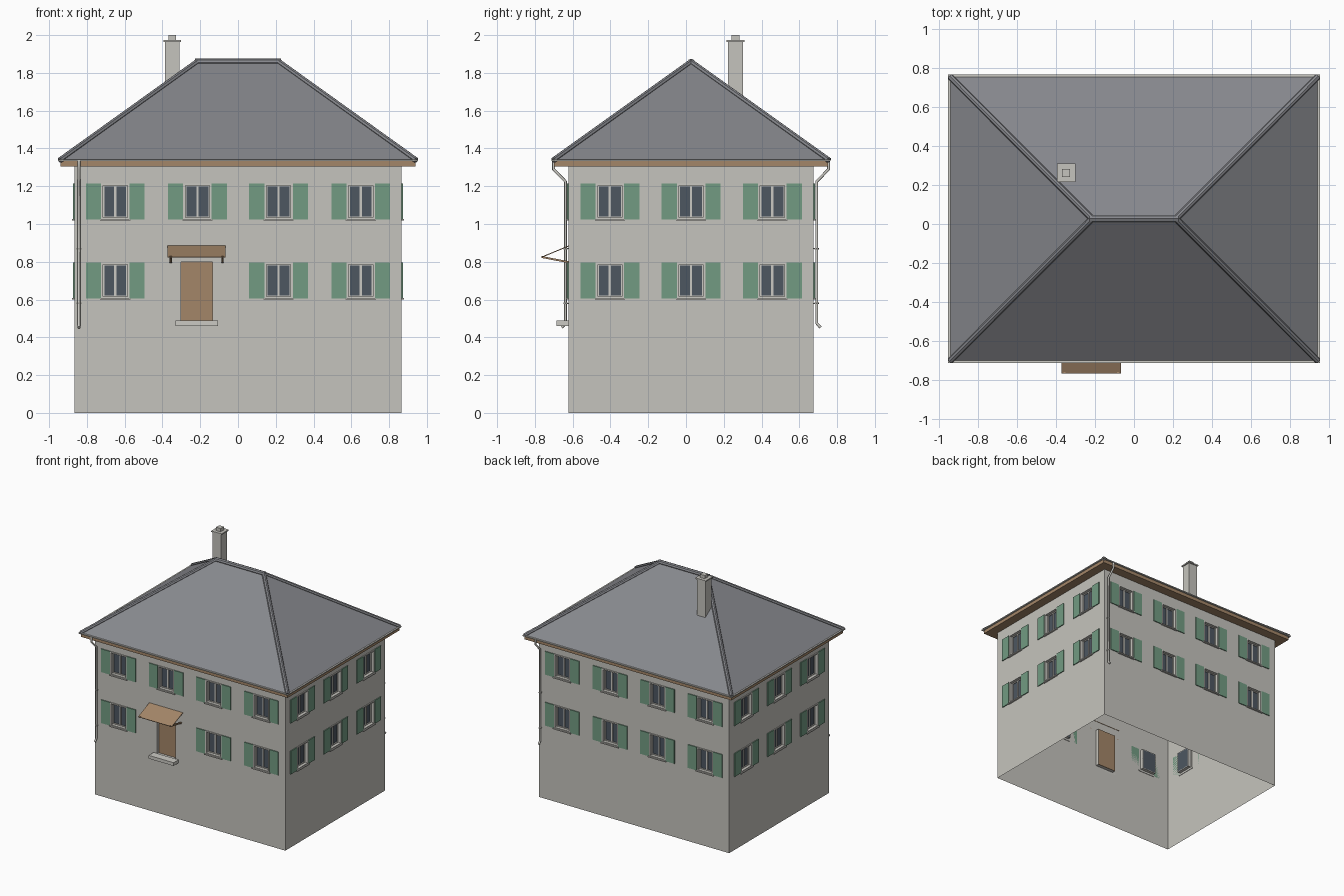
import bpy, bmesh, math
from mathutils import Vector, Matrix

if "Cube" in bpy.data.objects:
    bpy.data.objects.remove(bpy.data.objects["Cube"])

CY = 0.027                       # house centre in y
HX, HY = 0.866, 0.649            # wall half sizes
EX, EY = 0.942, 0.728            # eave half sizes
EAVE, RIDGE, RX = 1.335, 1.862, 0.216


def mat(name, rgb):
    m = bpy.data.materials.new(name)
    m.diffuse_color = (*rgb, 1)
    m.use_nodes = True
    m.node_tree.nodes["Principled BSDF"].inputs["Base Color"].default_value = m.diffuse_color
    return m


WALL = mat("plaster", (0.56, 0.55, 0.51))
TRIM = mat("pale_trim", (0.60, 0.59, 0.55))
ROOF = mat("slate", (0.24, 0.245, 0.265))
WOOD = mat("wood", (0.37, 0.24, 0.14))
GREEN = mat("shutter_green", (0.17, 0.33, 0.225))
GLASS = mat("glass", (0.075, 0.095, 0.12))


def finish(name, bm, material, smooth=False):
    bmesh.ops.remove_doubles(bm, verts=bm.verts, dist=1e-5)
    bmesh.ops.recalc_face_normals(bm, faces=bm.faces)
    me = bpy.data.meshes.new(name)
    bm.to_mesh(me)
    bm.free()
    me.materials.append(material)
    ob = bpy.data.objects.new(name, me)
    bpy.context.collection.objects.link(ob)
    if smooth:
        me.polygons.foreach_set("use_smooth", [True] * len(me.polygons))
    return ob


def box(bm, lo, hi, M=Matrix()):
    lo, hi = Vector(lo), Vector(hi)
    S = Matrix.Diagonal((*(hi - lo), 1))
    bmesh.ops.create_cube(bm, size=1, matrix=M @ Matrix.Translation((lo + hi) / 2) @ S)


def ring(bm, u0, u1, z0, z1, w, d0, d1, M):
    """Rectangular frame of width w between depths d0 and d1."""
    box(bm, (u0, d0, z0), (u0 + w, d1, z1), M)
    box(bm, (u1 - w, d0, z0), (u1, d1, z1), M)
    box(bm, (u0 + w, d0, z0), (u1 - w, d1, z0 + w), M)
    box(bm, (u0 + w, d0, z1 - w), (u1 - w, d1, z1), M)


def quad(bm, pts, M):
    bm.faces.new([bm.verts.new(M @ Vector(p)) for p in pts])


def rod(bm, p, q, r, n=8):
    p, q = Vector(p), Vector(q)
    R = (q - p).to_track_quat('Z', 'Y').to_matrix().to_4x4()
    bmesh.ops.create_cone(bm, cap_ends=True, segments=n, radius1=r, radius2=r,
                          depth=(q - p).length, matrix=Matrix.Translation((p + q) / 2) @ R)


# Walls with openings, and windows with shutters.
# Wall frame: u along the wall, y into the house, z up.
parts = {k: bmesh.new() for k in ("walls", "surrounds", "sashes", "panes", "shutters", "sills")}
ROWS = ((0.605, 0.796), (1.024, 1.215))
DOOR = (-0.303, -0.135, 0.483, 0.80)
for k in range(4):
    half, dist = (HX, HY) if k % 2 == 0 else (HY, HX)
    cols = (-0.65, -0.215, 0.215, 0.65) if k % 2 == 0 else (-0.43, 0, 0.43)
    M = (Matrix.Translation((0, CY, 0)) @ Matrix.Rotation(k * math.pi / 2, 4, 'Z')
         @ Matrix.Translation((0, -dist, 0)))
    wins = [(c, z0, z1) for c in cols for z0, z1 in ROWS
            if not (k == 0 and c == -0.215 and z0 < 0.7)]
    holes = [(c - 0.064, c + 0.064, z0 + 0.01, z1 - 0.01) for c, z0, z1 in wins]
    if k == 0:
        holes.append(DOOR)
    us = sorted({-half, half, *(v for h in holes for v in h[:2])})
    zs = sorted({0, 1.335, *(v for h in holes for v in h[2:])})
    wb = parts["walls"]
    for a, b in zip(us, us[1:]):
        for c, d in zip(zs, zs[1:]):
            um, zm = (a + b) / 2, (c + d) / 2
            if not any(h[0] < um < h[1] and h[2] < zm < h[3] for h in holes):
                quad(wb, ((a, 0, c), (b, 0, c), (b, 0, d), (a, 0, d)), M)
    for a, b, c, d in holes:     # reveals
        loop = ((a, c), (b, c), (b, d), (a, d))
        for i in range(4):
            (p, q), (r, s) = loop[i], loop[(i + 1) % 4]
            quad(wb, ((p, 0, q), (r, 0, s), (r, 0.03, s), (p, 0.03, q)), M)
    for c, z0, z1 in wins:
        ring(parts["surrounds"], c - 0.074, c + 0.074, z0, z1, 0.01, -0.006, 0.004, M)
        box(parts["sills"], (c - 0.08, -0.014, z0 - 0.006), (c + 0.08, 0.004, z0 + 0.003), M)
        ring(parts["sashes"], c - 0.064, c + 0.064, z0 + 0.01, z1 - 0.01, 0.006, 0.018, 0.03, M)
        box(parts["sashes"], (c - 0.006, 0.018, z0 + 0.01), (c + 0.006, 0.026, z1 - 0.01), M)
        box(parts["panes"], (c - 0.064, 0.025, z0 + 0.01), (c + 0.064, 0.03, z1 - 0.01), M)
        for s in (-1, 1):
            e = sorted((c + s * 0.075, c + s * 0.156))
            box(parts["shutters"], (e[0], -0.007, z0), (e[1], 0, z1), M)
finish("walls", parts["walls"], WALL)
finish("window_surrounds", parts["surrounds"], TRIM)
finish("window_sills", parts["sills"], TRIM)
finish("window_sashes", parts["sashes"], TRIM)
finish("window_panes", parts["panes"], GLASS)
finish("shutters", parts["shutters"], GREEN)

# Door and step
FY = CY - HY
bm = bmesh.new()
box(bm, (DOOR[0], FY + 0.025, DOOR[2]), (DOOR[1], FY + 0.03, DOOR[3]))
finish("door", bm, WOOD)
bm = bmesh.new()
box(bm, (-0.332, -0.686, 0.461), (-0.106, FY, 0.488))
finish("door_step", bm, TRIM)

# Sloping canopy board on two arms
bm = bmesh.new()
tilt = math.atan2(0.06, 0.145)
box(bm, (-0.372, -0.157, -0.005), (-0.066, 0, 0),
    Matrix.Translation((0, FY, 0.886)) @ Matrix.Rotation(tilt, 4, 'X'))
finish("door_canopy", bm, WOOD)
bm = bmesh.new()
for x in (-0.356, -0.082):
    box(bm, (x - 0.006, -0.146, -0.005), (x + 0.006, 0, 0.005),
        Matrix.Translation((0, FY, 0.798)) @ Matrix.Rotation(-0.19, 4, 'X'))
finish("canopy_arms", bm, WOOD)

# Hipped roof shell
bm = bmesh.new()
cs = [bm.verts.new((x * EX, CY + y * EY, EAVE + 0.005))
      for x, y in ((-1, -1), (1, -1), (1, 1), (-1, 1))]
ra, rb = (bm.verts.new((x, CY, RIDGE)) for x in (-RX, RX))
for f in ((cs[0], cs[1], rb, ra), (cs[1], cs[2], rb), (cs[2], cs[3], ra, rb), (cs[3], cs[0], ra)):
    bm.faces.new(f)
finish("roof", bm, ROOF)

# Ridge and hip caps
bm = bmesh.new()
rod(bm, (-RX - 0.012, CY, RIDGE - 0.006), (RX + 0.012, CY, RIDGE - 0.006), 0.019)
for sx in (-1, 1):
    for sy in (-1, 1):
        rod(bm, (sx * EX, CY + sy * EY, EAVE + 0.003), (sx * RX, CY, RIDGE - 0.004), 0.016)
finish("ridge_caps", bm, ROOF)

# Boxed eaves and pale metal drip edge
FLAT = Matrix.Translation((0, CY, 0)) @ Matrix(((1, 0, 0, 0), (0, 0, 1, 0), (0, 1, 0, 0), (0, 0, 0, 1)))


def eave(name, x, y, wx, wy, z0, z1, material):
    b = bmesh.new()
    for s in (-1, 1):
        e = sorted((s * y, s * (y - wy)))
        box(b, (-x, CY + e[0], z0), (x, CY + e[1], z1))
        e = sorted((s * x, s * (x - wx)))
        box(b, (e[0], CY - y + wy, z0), (e[1], CY + y - wy, z1))
    finish(name, b, material)


eave("boxed_eaves", EX - 0.002, EY - 0.002, EX - HX, EY - HY, 1.305, 1.333, WOOD)
eave("drip_edge", EX + 0.011, EY + 0.011, 0.025, 0.025, 1.333, 1.341, TRIM)

# Chimney
bm = bmesh.new()
cx, cy = -0.348, 0.262
for r, z0, z1 in ((0.039, 1.55, 1.963), (0.047, 1.963, 1.973), (0.021, 1.973, 2.0)):
    box(bm, (cx - r, cy - r, z0), (cx + r, cy + r, z1))
finish("chimney", bm, WALL)

# Downpipes on opposite corners, with wall clips
for name, sx, sy in (("front_downpipe", -1, -1), ("back_downpipe", 1, 1)):
    cu = bpy.data.curves.new(name, 'CURVE')
    cu.dimensions = '3D'
    cu.bevel_depth, cu.bevel_resolution, cu.use_fill_caps = 0.008, 2, True
    path = ((0.728, 1.335), (0.728, 1.29), (0.665, 1.225), (0.665, 0.475), (0.685, 0.452))
    sp = cu.splines.new('POLY')
    sp.points.add(len(path) - 1)
    for p, (d, z) in zip(sp.points, path):
        p.co = (sx * 0.842, CY + sy * d, z, 1)
    cu.materials.append(TRIM)
    bpy.context.collection.objects.link(bpy.data.objects.new(name, cu))
    bm = bmesh.new()
    for z in (0.58, 0.87):
        rod(bm, (sx * 0.842, CY + sy * 0.665, z - 0.004), (sx * 0.842, CY + sy * 0.665, z + 0.004), 0.011)
        e = sorted((CY + sy * HY, CY + sy * 0.665))
        box(bm, (sx * 0.842 - 0.003, e[0], z - 0.003), (sx * 0.842 + 0.003, e[1], z + 0.003))
    finish(name + "_clips", bm, TRIM)
